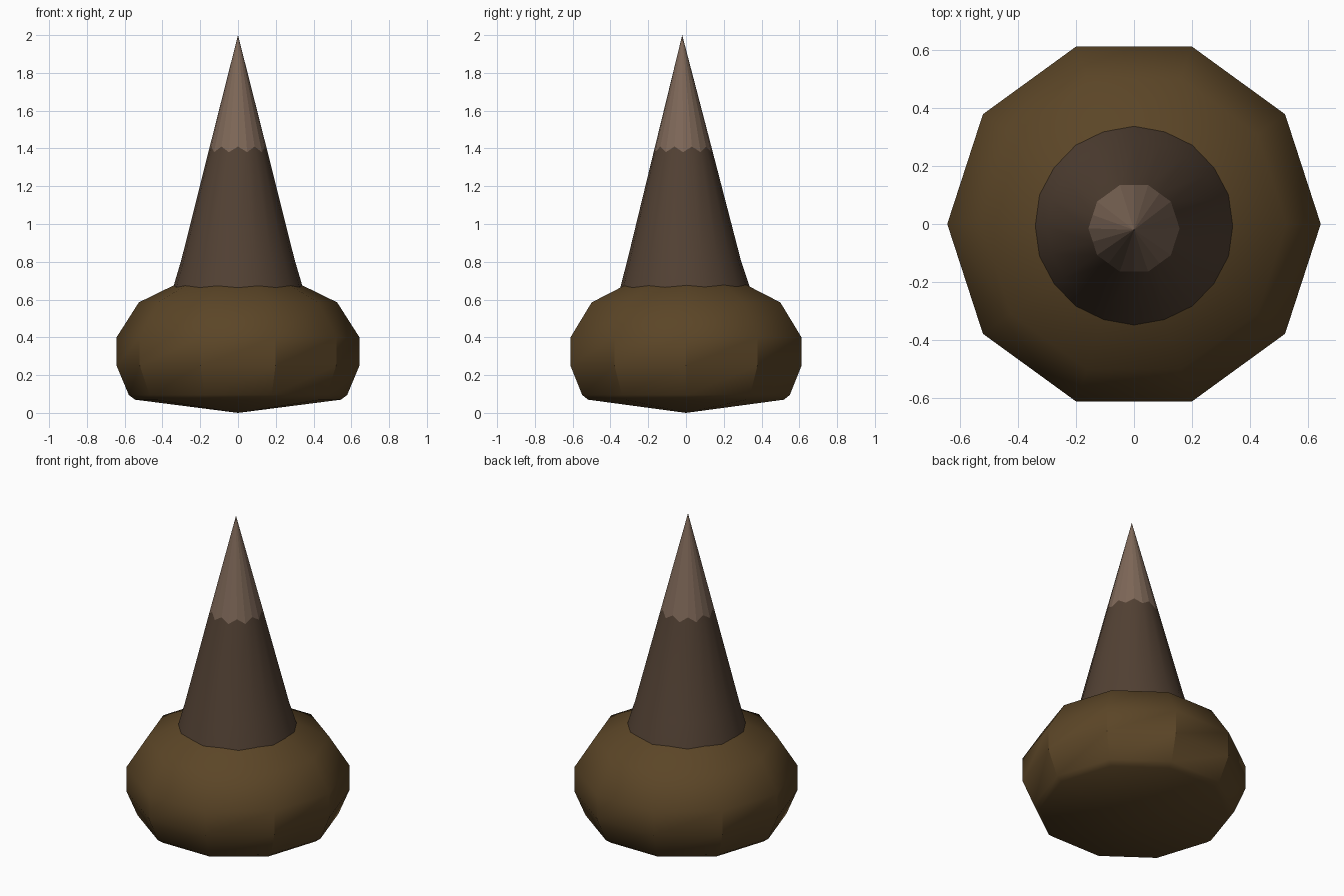
import bpy
import bmesh
import math

cube = bpy.data.objects.get("Cube")
if cube:
    bpy.data.objects.remove(cube, do_unlink=True)


def material(name, colour):
    m = bpy.data.materials.new(name)
    m.use_nodes = True
    m.diffuse_color = (*colour, 1)
    m.node_tree.nodes["Principled BSDF"].inputs["Base Color"].default_value = (*colour, 1)
    return m


def ring(bm, sides, radius, z, y=0, flat=1, rise=0):
    """Ring of vertices; every odd one can be pulled in and lifted."""
    verts = []
    for i in range(sides):
        a = math.tau * i / sides
        r = radius * (flat if i % 2 else 1)
        verts.append(bm.verts.new((r * math.cos(a), y + r * math.sin(a),
                                   z + (rise if i % 2 else 0))))
    return verts


def bridge(bm, low, high):
    n = len(low)
    for i in range(n):
        j = (i + 1) % n
        bm.faces.new((low[i], low[j], high[j], high[i]))


def fan(bm, loop, tip):
    apex = bm.verts.new(tip)
    for i in range(len(loop)):
        bm.faces.new((loop[i], loop[(i + 1) % len(loop)], apex))


def finish(bm, name, mat, smooth=None):
    bmesh.ops.recalc_face_normals(bm, faces=bm.faces)
    mesh = bpy.data.meshes.new(name)
    bm.to_mesh(mesh)
    bm.free()
    mesh.materials.append(mat)
    ob = bpy.data.objects.new(name, mesh)
    bpy.context.collection.objects.link(ob)
    if smooth:
        bpy.ops.object.select_all(action='DESELECT')
        ob.select_set(True)
        bpy.context.view_layer.objects.active = ob
        bpy.ops.object.shade_smooth_by_angle(angle=math.radians(smooth))


base_mat = material("ochre brown", (0.105, 0.060, 0.020))
body_mat = material("dark brown", (0.085, 0.053, 0.034))
tip_mat = material("pale brown", (0.21, 0.138, 0.098))

# Ten-sided bulging base with a shallow pointed underside
bm = bmesh.new()
loops = [ring(bm, 10, r, z) for r, z in (
    (0.545, 0.07), (0.578, 0.095), (0.643, 0.25), (0.643, 0.40),
    (0.525, 0.585), (0.31, 0.69))]
for low, high in zip(loops, loops[1:]):
    bridge(bm, low, high)
fan(bm, loops[0], (0, 0, 0))
finish(bm, "base", base_mat, 32)

# Tapering horn body with a flared foot and scalloped upper rim
TIP_RIM = dict(radius=0.157, z=1.38, y=-0.015, flat=0.95, rise=0.03)
bm = bmesh.new()
loops = [ring(bm, 20, r, z, y) for r, z, y in (
    (0.35, 0.63, -0.005), (0.34, 0.675, -0.005), (0.30, 0.81, -0.01))]
loops.append(ring(bm, 20, **TIP_RIM))
for low, high in zip(loops, loops[1:]):
    bridge(bm, low, high)
finish(bm, "horn_body", body_mat, 32)

# Faceted horn tip
bm = bmesh.new()
fan(bm, ring(bm, 20, **TIP_RIM), (0, -0.02, 2.0))
finish(bm, "horn_tip", tip_mat)
